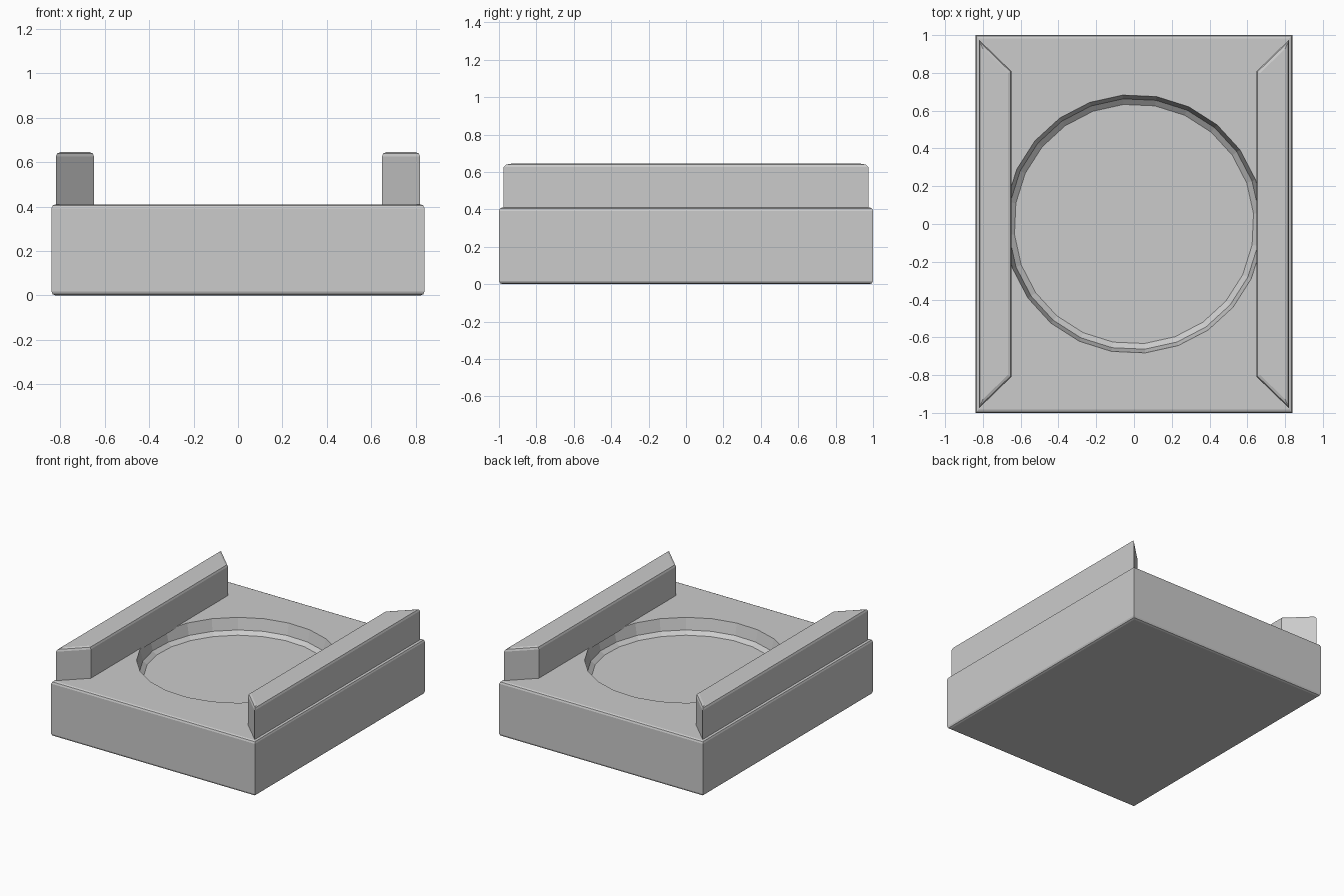
import bpy, bmesh, math

if "Cube" in bpy.data.objects:
    bpy.data.objects.remove(bpy.data.objects["Cube"])


def loft(name, rings, bevel=0.0, bevel_z=()):
    """Closed solid through rings of 3D points; horizontal edges at bevel_z are rounded."""
    bm = bmesh.new()
    loops = [[bm.verts.new(p) for p in ring] for ring in rings]
    n = len(loops[0])
    for low, high in zip(loops, loops[1:]):
        for i in range(n):
            j = (i + 1) % n
            bm.faces.new((low[i], low[j], high[j], high[i]))
    bm.faces.new(loops[0][::-1])
    bm.faces.new(loops[-1])
    bmesh.ops.recalc_face_normals(bm, faces=bm.faces)
    edges = [e for e in bm.edges
             if any(all(abs(v.co.z - z) < 1e-5 for v in e.verts) for z in bevel_z)]
    if edges:
        bmesh.ops.bevel(bm, geom=edges, offset=bevel, segments=2, profile=0.5,
                        affect='EDGES', clamp_overlap=True)
    mesh = bpy.data.meshes.new(name)
    bm.to_mesh(mesh)
    bm.free()
    obj = bpy.data.objects.new(name, mesh)
    bpy.context.collection.objects.link(obj)
    return obj


def prism(name, outline, z0, z1, bevel, bevel_z):
    return loft(name, [[(x, y, z) for x, y in outline] for z in (z0, z1)], bevel, bevel_z)


def circle(r, z, sides=24, turn=math.radians(5)):
    return [(r * math.cos(turn + math.tau * i / sides),
             r * math.sin(turn + math.tau * i / sides), z) for i in range(sides)]


TOP = 0.41

# Base slab with rounded top and bottom rims
base = prism("base", [(-0.84, -1), (0.84, -1), (0.84, 1), (-0.84, 1)],
             0, TOP, 0.018, (0, TOP))

# Shallow round recess with a sloped lower rim
cutter = loft("recess_cutter", [circle(0.635, TOP - 0.11), circle(0.665, TOP - 0.085),
                                circle(0.685, TOP), circle(0.685, TOP + 0.1)])
cutter.hide_render = True
cutter.hide_set(True)
cut = base.modifiers.new("recess", 'BOOLEAN')
cut.operation = 'DIFFERENCE'
cut.solver = 'EXACT'
cut.object = cutter

# Side rails with mitred ends
for side, s in (("left", -1), ("right", 1)):
    prism(side + "_rail",
          [(s * 0.82, -0.975), (s * 0.82, 0.975), (s * 0.648, 0.808), (s * 0.648, -0.808)],
          TOP - 0.01, 0.645, 0.02, (0.645,))
